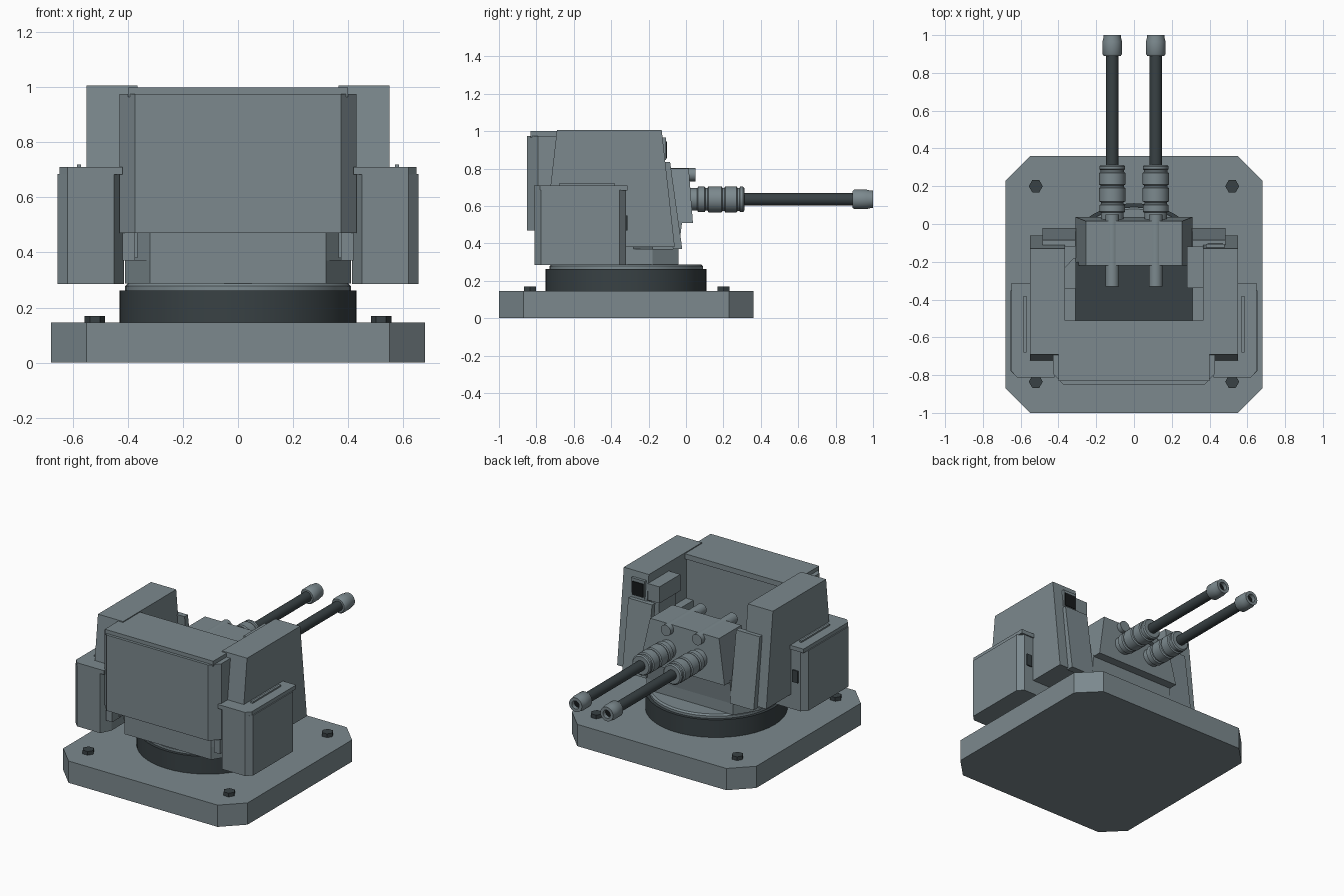
import bpy, bmesh, math
from mathutils import Matrix, Vector

old = bpy.data.objects.get("Cube")
if old:
    bpy.data.objects.remove(old, do_unlink=True)


def material(name, rgb):
    m = bpy.data.materials.new(name)
    m.use_nodes = True
    m.diffuse_color = (*rgb, 1)
    bsdf = m.node_tree.nodes["Principled BSDF"]
    bsdf.inputs["Base Color"].default_value = (*rgb, 1)
    bsdf.inputs["Roughness"].default_value = 0.6
    return m


GREY = material("naval grey", (0.20, 0.25, 0.27))
DARK = material("dark gunmetal", (0.04, 0.053, 0.058))
BLACK = material("black", (0.008, 0.01, 0.011))
AXES = {"x": Matrix(((0, 0, 1), (1, 0, 0), (0, 1, 0))),
        "z": Matrix.Identity(3)}


def finish(bm, name, mat, smooth=False):
    bmesh.ops.recalc_face_normals(bm, faces=bm.faces)
    mesh = bpy.data.meshes.new(name)
    bm.to_mesh(mesh)
    bm.free()
    mesh.materials.append(mat)
    ob = bpy.data.objects.new(name, mesh)
    bpy.context.scene.collection.objects.link(ob)
    if smooth:
        bpy.ops.object.select_all(action="DESELECT")
        ob.select_set(True)
        bpy.context.view_layer.objects.active = ob
        bpy.ops.object.shade_smooth_by_angle(angle=math.radians(35))
    return ob


def prism(name, pts, lo, hi, axis="z", mat=GREY):
    """Extrude a 2D outline: (x, y) along z, or (y, z) along x."""
    bm = bmesh.new()
    face = bm.faces.new([bm.verts.new(AXES[axis] @ Vector((a, b, lo))) for a, b in pts])
    top = bmesh.ops.extrude_face_region(bm, geom=[face])["geom"]
    bmesh.ops.translate(bm, vec=AXES[axis] @ Vector((0, 0, hi - lo)),
                        verts=[v for v in top if isinstance(v, bmesh.types.BMVert)])
    return finish(bm, name, mat)


def box(name, x, y, z, mat=GREY):
    return prism(name, [(x[0], y[0]), (x[1], y[0]), (x[1], y[1]), (x[0], y[1])], *z, mat=mat)


def octagon(x, y0, y1, cx, cy):
    half = [(x - cx, y0), (x, y0 + cy), (x, y1 - cy), (x - cx, y1)]
    return half + [(-a, b) for a, b in reversed(half)]


def lathe(name, profile, centre, along_y=False, mat=GREY, steps=32, smooth=True):
    """Spin (radius, height) points about z, or about y for the guns."""
    bm = bmesh.new()
    vs = [bm.verts.new((r, 0, h)) for r, h in profile]
    es = [bm.edges.new(p) for p in zip(vs, vs[1:])]
    bmesh.ops.spin(bm, geom=vs + es, cent=(0, 0, 0), axis=(0, 0, 1),
                   angle=math.tau, steps=steps, use_merge=True)
    bmesh.ops.remove_doubles(bm, verts=bm.verts, dist=0.0002)
    if along_y:
        bm.transform(Matrix.Rotation(-math.pi / 2, 4, "X"))
    bm.transform(Matrix.Translation(centre))
    return finish(bm, name, mat, smooth)


def rod(name, r, h0, h1, centre, **kw):
    return lathe(name, [(0, h0), (r, h0), (r, h1), (0, h1)], centre, **kw)


def mirrored(ob):
    m = ob.modifiers.new("mirror", "MIRROR")
    m.use_axis[0] = True
    helper = bpy.data.objects.get("mirror_centre")
    if not helper:
        helper = bpy.data.objects.new("mirror_centre", None)
        helper.hide_render = True
        bpy.context.scene.collection.objects.link(helper)
    m.mirror_object = helper
    return ob


# Deck plate, bolts and turning ring
MID = -0.32
prism("base_plate", octagon(0.68, -1, 0.36, 0.13, 0.13), 0, 0.145)
for y, end in ((0.2, "rear"), (-0.835, "front")):
    mirrored(rod(end + "_bolts", 0.037, 0.14, 0.17, (0.52, y, 0), mat=DARK, steps=6, smooth=False))
rod("turning_ring", 0.43, 0.14, 0.262, (0, MID, 0), mat=DARK, steps=48)
lathe("ring_cap", [(0, 0.26), (0.41, 0.26), (0.41, 0.278), (0.4, 0.288), (0, 0.288)],
      (0, MID, 0), steps=48)

# Turret hull
prism("lower_hull", octagon(0.41, -0.74, -0.04, 0.09, 0.14), 0.287, 0.37)
prism("hull_core", octagon(0.41, -0.74, -0.18, 0.09, 0.1), 0.37, 0.5)
prism("gun_pedestal", [(-0.18, 0.36), (-0.04, 0.36), (-0.02, 0.52), (-0.18, 0.52)], -0.31, 0.31, "x")
box("cockpit_floor", (-0.31, 0.31), (-0.52, -0.2), (0.49, 0.6), DARK)
mirrored(box("cockpit_ledge", (0.31, 0.37), (-0.52, -0.34), (0.49, 0.7)))

# Front armour, roof plate and hanging brackets
prism("front_armour", [(0.375, -0.85), (0.43, -0.79), (0.43, -0.69), (-0.43, -0.69),
                       (-0.43, -0.79), (-0.375, -0.85)], 0.47, 0.975)
box("front_bulkhead", (-0.37, 0.37), (-0.75, -0.525), (0.47, 0.97))
box("roof_plate", (-0.4, 0.4), (-0.832, -0.51), (0.965, 1.0))
mirrored(box("hanging_bracket", (0.375, 0.42), (-0.79, -0.7), (0.37, 0.48)))

# Side towers with sloped shields
mirrored(prism("side_tower", [(-0.69, 1.006), (-0.13, 1.006), (-0.06, 0.38),
                              (-0.72, 0.38), (-0.725, 0.7)], 0.365, 0.55, "x"))
mirrored(prism("sloped_shield", [(-0.12, 0.835), (-0.085, 0.835), (-0.02, 0.37), (-0.07, 0.37)],
               0.31, 0.485, "x"))

# Side lockers: body, lid, rail and vent
mirrored(prism("locker", [(0.415, -0.74), (0.45, -0.81), (0.62, -0.81), (0.655, -0.775),
                          (0.655, -0.355), (0.62, -0.32), (0.415, -0.32)], 0.285, 0.685))
mirrored(prism("locker_lid", [(0.42, -0.812), (0.62, -0.812), (0.648, -0.78),
                              (0.648, -0.312), (0.42, -0.312)], 0.683, 0.71))
mirrored(box("lid_rail", (0.57, 0.585), (-0.68, -0.38), (0.705, 0.72)))
mirrored(box("locker_vent", (0.565, 0.605), (-0.321, -0.312), (0.47, 0.55), DARK))

# Sight on one tower only
box("sight_box", (0.28, 0.37), (-0.34, -0.12), (0.84, 0.95))
box("sight_bracket", (0.31, 0.37), (-0.34, -0.16), (0.7, 0.84))
box("sight_hood", (0.38, 0.48), (-0.2, -0.107), (0.845, 0.965))
box("sight_window", (0.39, 0.47), (-0.11, -0.102), (0.855, 0.945), BLACK)

# Gun mantlet: wedge narrowing toward the top
mantlet = prism("gun_mantlet", [(-0.22, 0.8), (0.015, 0.8), (0.037, 0.51), (-0.22, 0.51)],
                -0.31, 0.31, "x")
for v in mantlet.data.vertices:
    if v.co.z > 0.7:
        v.co.x *= 0.82

# Twin guns
GX, GZ = 0.115, 0.635
jacket = [(0, -0.02), (0.06, -0.02), (0.06, 0.06), (0.068, 0.065), (0.068, 0.1), (0.06, 0.105),
          (0.06, 0.115), (0.07, 0.12), (0.07, 0.19), (0.062, 0.195), (0.062, 0.205),
          (0.07, 0.21), (0.07, 0.27), (0.062, 0.275), (0.062, 0.285), (0.068, 0.29),
          (0.068, 0.305), (0.06, 0.312), (0, 0.312)]
muzzle = [(0, 0.89), (0.045, 0.89), (0.052, 0.9), (0.052, 0.965), (0.047, 0.985),
          (0.047, 1.0), (0.027, 1.0), (0.027, 0.97), (0, 0.97)]
for side, s in (("left", 1), ("right", -1)):
    at = (s * GX, 0, GZ)
    lathe(side + "_gun_jacket", jacket, at, True)
    rod(side + "_barrel", 0.033, 0.3, 0.9, at, along_y=True, mat=DARK)
    lathe(side + "_muzzle", muzzle, at, True)
    rod(side + "_bore", 0.026, 0.96, 0.975, at, along_y=True, mat=BLACK)
    rod(side + "_recoil_cylinder", 0.036, -0.33, 0.05, (s * GX, 0, 0.768), along_y=True)
